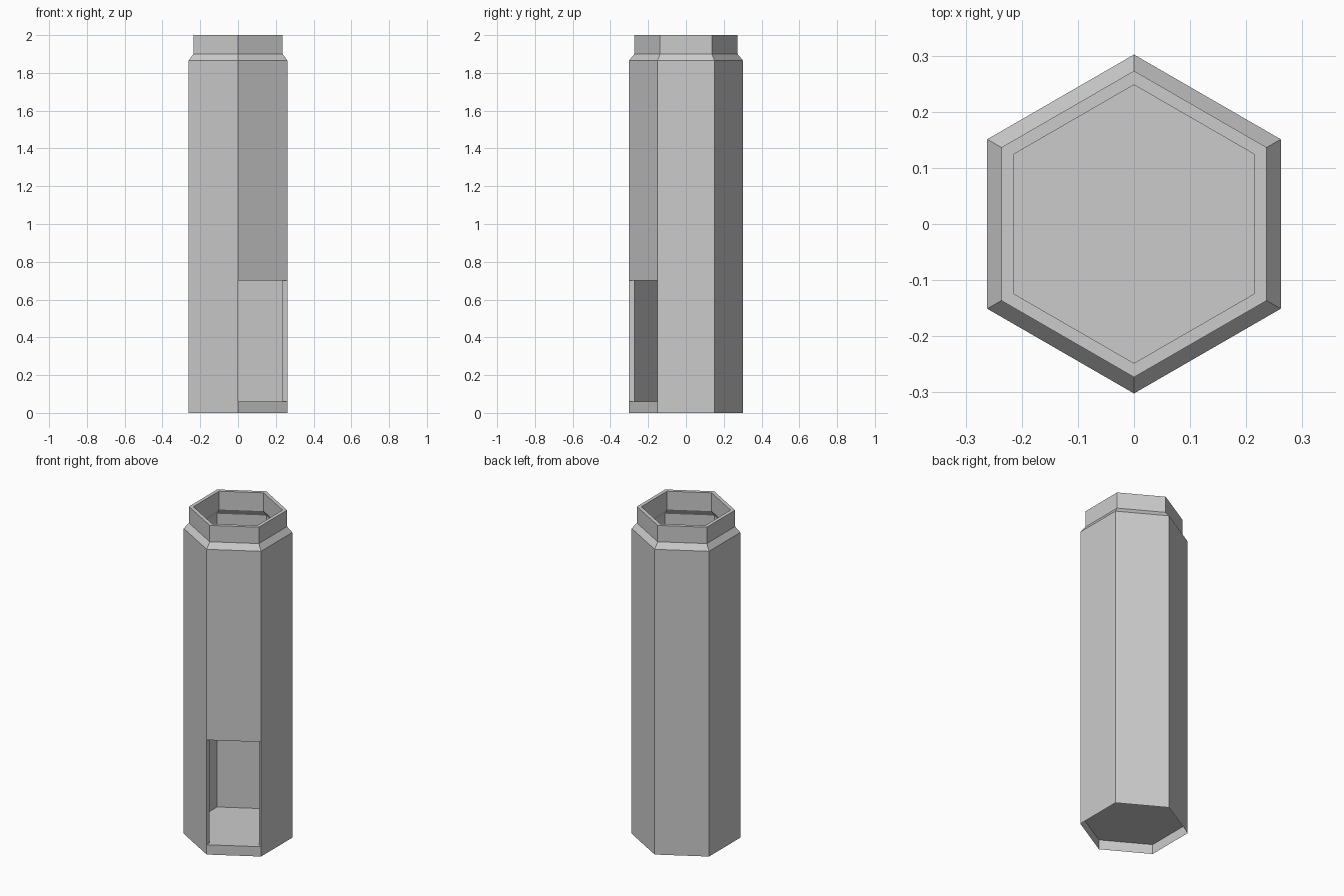
import bpy, bmesh
from math import cos, sin, radians

if "Cube" in bpy.data.objects:
    bpy.data.objects.remove(bpy.data.objects["Cube"])

SIDES = 6
# (radius, z) up the outside, over the rim and down the inside to the floor
PROFILE = [(0.302, 0.0), (0.302, 0.06), (0.302, 0.70), (0.302, 1.865),
           (0.273, 1.90), (0.273, 2.0), (0.248, 2.0), (0.248, 1.888),
           (0.273, 1.852), (0.273, 0.70), (0.273, 0.06)]
SILL, HEAD, IN_HEAD, IN_SILL = 1, 2, 9, 10   # profile rows around the doorway

bm = bmesh.new()


def ring(radius, z):
    angles = [radians(-90 + 60 * k) for k in range(SIDES)]
    return [bm.verts.new((radius * cos(a), radius * sin(a), z)) for a in angles]


rings = [ring(r, z) for r, z in PROFILE]


def quad(row_a, row_b, k):
    a, b, n = rings[row_a], rings[row_b], (k + 1) % SIDES
    bm.faces.new((a[k], a[n], b[n], b[k]))


# hexagonal shell, leaving the doorway panel (side 0) open
for row in range(len(PROFILE) - 1):
    for k in range(SIDES):
        if not (k == 0 and row in (SILL, IN_HEAD)):
            quad(row, row + 1, k)

# raised floor, reaching out to the walls, with an open skirt below
for k in range(SIDES):
    quad(SILL, IN_SILL, k)
bm.faces.new(rings[IN_SILL])

# doorway lintel and the two jambs
quad(IN_HEAD, HEAD, 0)
o0, o1, i0, i1 = rings[SILL], rings[HEAD], rings[IN_SILL], rings[IN_HEAD]
bm.faces.new((o0[0], o1[0], i1[0], i0[0]))
bm.faces.new((o0[1], i0[1], i1[1], o1[1]))

mesh = bpy.data.meshes.new("hexagonal_tube")
bm.to_mesh(mesh)
bm.free()
tube = bpy.data.objects.new("hexagonal_tube", mesh)
bpy.context.collection.objects.link(tube)
